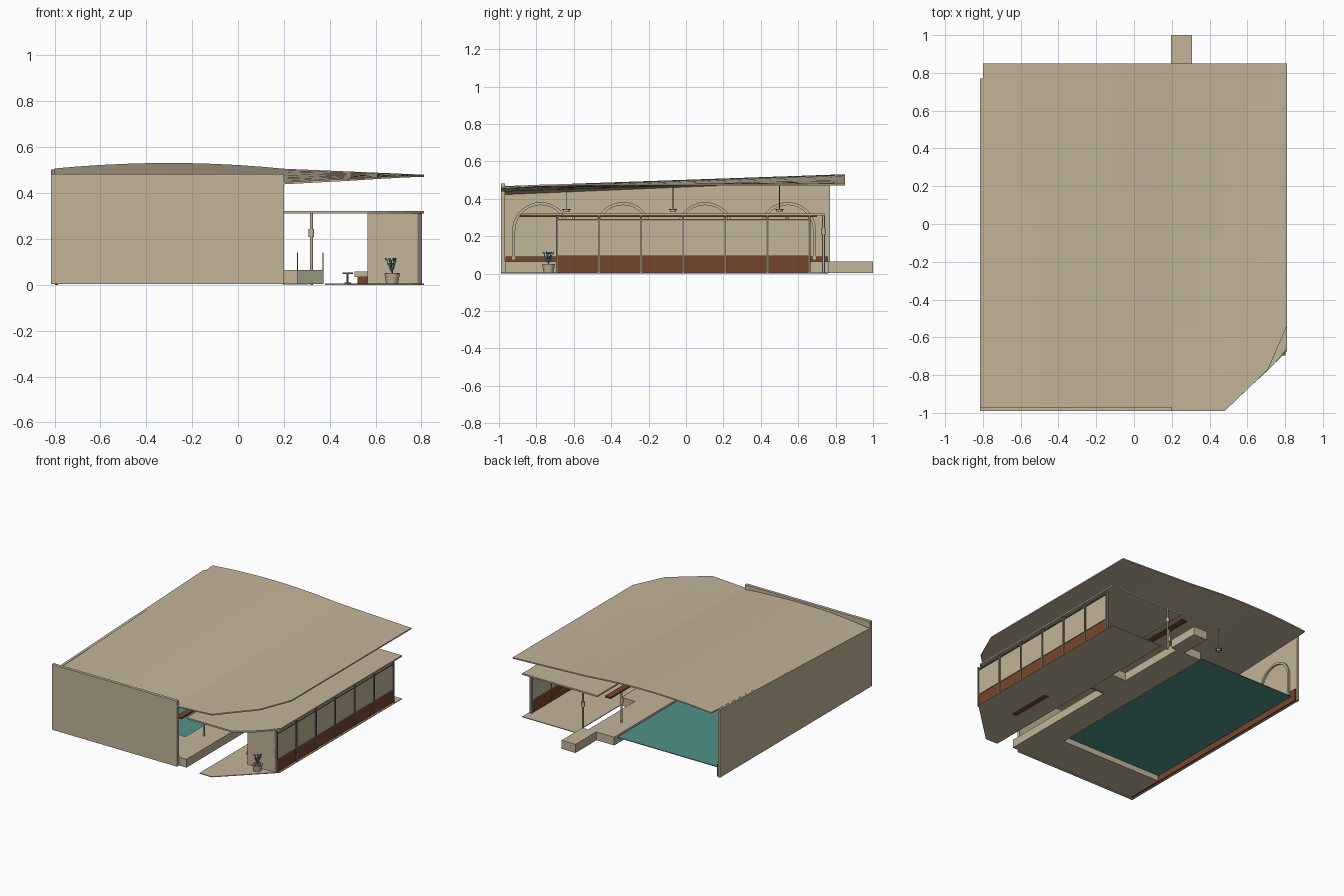
import bpy, bmesh, math

cube = bpy.data.objects.get("Cube")
if cube:
    bpy.data.objects.remove(cube)


def material(name, rgb):
    m = bpy.data.materials.new(name)
    m.use_nodes = True
    m.diffuse_color = (*rgb, 1)
    m.node_tree.nodes["Principled BSDF"].inputs["Base Color"].default_value = (*rgb, 1)
    return m


CREAM = material("cream plaster", (.54, .46, .32))
BROWN = material("brown wood", (.18, .062, .026))
TEAL = material("teal water", (.08, .29, .25))
GREY = material("grey metal", (.19, .18, .14))
GLASS = material("green grey glass", (.30, .30, .21))


def finish(name, bm, mat):
    bmesh.ops.recalc_face_normals(bm, faces=bm.faces)
    me = bpy.data.meshes.new(name)
    bm.to_mesh(me)
    bm.free()
    me.materials.append(mat)
    ob = bpy.data.objects.new(name, me)
    bpy.context.collection.objects.link(ob)
    return ob


def extrude(name, points, vector, mat):
    """Flat polygon pushed along a vector."""
    bm = bmesh.new()
    face = bm.faces.new([bm.verts.new(p) for p in points])
    new = bmesh.ops.extrude_face_region(bm, geom=[face])["geom"]
    bmesh.ops.translate(bm, vec=vector,
                        verts=[v for v in new if isinstance(v, bmesh.types.BMVert)])
    return finish(name, bm, mat)


def slab(name, outline, z0, z1, mat):
    return extrude(name, [(x, y, z0) for x, y in outline], (0, 0, z1 - z0), mat)


def box(name, x0, x1, y0, y1, z0, z1, mat):
    return slab(name, [(x0, y0), (x1, y0), (x1, y1), (x0, y1)], z0, z1, mat)


def lathe(name, x, y, z, r0, r1, height, mat, sides=16):
    bm = bmesh.new()
    bmesh.ops.create_cone(bm, cap_ends=True, segments=sides, radius1=r0, radius2=r1, depth=height)
    ob = finish(name, bm, mat)
    ob.location = (x, y, z + height / 2)
    return ob


# Curved, twisted roof: each end has its own arch, joined by straight lines
FRONT, BACK = -.99, .85


def arch(x, left, top, right, edge):
    if x > .2:
        return right + (edge - right) * (x - .2) / .61
    u = (x + .3) / .5
    side = left if u < 0 else right
    return top + (side - top) * u * u


def roof_z(x, y):
    a = arch(x, .43, .467, .447, .48)
    b = arch(x, .507, .531, .506, .48)
    return a + (b - a) * (y - FRONT) / (BACK - FRONT)


def roof_front(x):
    if x <= .48:
        return FRONT
    if x <= .71:
        return FRONT + .22 * (x - .48) / .23
    return -.77 + .23 * (x - .71) / .1


bm = bmesh.new()
xs = [-.8 + i * .1 for i in range(11)] + [.34, .48, .6, .71, .76, .81]
rows = []
for x in xs:
    f = roof_front(x)
    ys = [f + (BACK - f) * i / 8 for i in range(9)]
    rows.append([bm.verts.new((x, y, roof_z(x, y))) for y in ys])
for a, b in zip(rows, rows[1:]):
    for i in range(8):
        bm.faces.new((a[i], b[i], b[i + 1], a[i + 1]))
roof = finish("roof", bm, CREAM)
if roof.data.polygons[0].normal.z < 0:
    roof.data.flip_normals()
mod = roof.modifiers.new("thickness", "SOLIDIFY")
mod.thickness = .009
mod.offset = -1

# Outer walls
box("front_wall", -.815, .2, -.99, -.968, .003, .482, CREAM)
extrude("side_wall", [(-.815, -.98, .003), (-.815, .77, .003),
                      (-.815, .77, .502), (-.815, -.98, .434)], (.018, 0, 0), CREAM)
box("wall_skirting", -.797, -.785, -.965, .76, 0, .09, BROWN)

# Arched trims along the side wall
for n in range(4):
    cy = -.777 + n * .44
    pts = []
    for r, order in ((.152, 1), (.136, -1)):
        ring = [(cy + r, .075)]
        ring += [(cy + r * math.cos(math.pi * i / 18), .23 + r * math.sin(math.pi * i / 18))
                 for i in range(19)]
        ring += [(cy - r, .075)]
        pts += ring[::order]
    extrude("arch_trim", [(-.797, y, z) for y, z in pts], (.012, 0, 0), CREAM)

# Pool, decks and channel
box("pool_water", -.785, .06, -.69, .72, .045, .05, TEAL)
box("front_deck", -.785, .05, -.968, -.68, .004, .065, CREAM)
box("side_deck", .05, .26, -.968, .76, .004, .065, CREAM)
box("channel", .195, .308, .76, 1.0, .002, .065, CREAM)
box("deck_step", .26, .37, 0, .22, .004, .065, CREAM)
box("deck_screen", .26, .37, -.012, -.004, .004, .065, GLASS)
for x in (.26, .37):
    box("screen_post", x - .002, x + .002, -.012, -.006, .004, .14, GREY)

# Lounge floor and canopy
slab("lounge_floor", [(.38, -.99), (.48, -.99), (.81, -.675), (.81, .74), (.38, .74)],
     0, .005, CREAM)
slab("canopy", [(.2, -.88), (.57, -.88), (.66, -.82), (.73, -.755), (.81, -.66),
                (.81, .74), (.2, .74)], .31, .321, CREAM)
box("timber_beam", .12, .165, -.89, .7, .302, .314, BROWN)

# Window wall
edges = [-.69 + i * .225 for i in range(7)]
box("window_base", .786, .798, edges[0], edges[-1], .004, .095, BROWN)
box("window_upper", .786, .796, edges[0], edges[-1], .095, .29, CREAM)
box("window_sill", .784, .801, edges[0], edges[-1], .093, .098, GREY)
box("window_head", .784, .802, edges[0], edges[-1], .284, .292, GREY)
for y in edges:
    box("mullion", .783, .803, y - .005, y + .005, .004, .31, GREY)
box("lounge_end_wall", .565, .786, -.695, -.68, .004, .31, CREAM)

# Canopy columns with a collar
for x, y, base in ((.32, .735, 0), (.143, .54, .065), (.143, -.6, .065)):
    lathe("column", x, y, base, .007, .007, .31 - base, CREAM)
    lathe("column_collar", x, y, .208, .012, .012, .035, CREAM)

# Hanging lamps
for y in (-.64, -.07, .5):
    top = roof_z(-.33, y) - .005
    lathe("lamp_cord", -.33, y, .345, .002, .002, top - .345, GREY, 6)
    lathe("lamp_shade", -.33, y, .328, .016, .016, .016, CREAM)
    lathe("lamp_rim", -.33, y, .34, .022, .022, .005, GREY)

# Bench and small table
box("bench_base", .52, .565, -.62, -.27, -.0, .035, BROWN)
box("bench_seat", .508, .565, -.63, -.26, .035, .057, CREAM)
lathe("table_top", .478, -.45, .048, .023, .023, .005, GREY)
lathe("table_leg", .478, -.45, .005, .004, .004, .045, GREY, 8)
lathe("table_foot", .478, -.45, .005, .014, .014, .004, GREY)

# Potted plant
PX, PY = .672, -.735
lathe("plant_pot", PX, PY, .005, .026, .034, .045, CREAM, 20)
lathe("pot_soil", PX, PY, .048, .029, .029, .003, BROWN)
for i in range(7):
    a = i * math.tau / 7
    lean = .25 + .2 * (i % 2)
    stem = lathe("plant_stem", PX, PY, .05, .0025, .0015, .06, TEAL, 5)
    stem.rotation_euler = (0, lean, a)
    out = math.sin(lean) * .03
    stem.location = (PX + out * math.cos(a), PY + out * math.sin(a), .08)
    for k in (.7, 1.3, 2):
        bm = bmesh.new()
        bmesh.ops.create_icosphere(bm, subdivisions=1, radius=.007)
        leaf = finish("plant_leaf", bm, TEAL)
        leaf.scale = (.8, .5, 1.3)
        leaf.rotation_euler = (0, lean + .4, a)
        leaf.location = (PX + out * k * math.cos(a + .2 * k), PY + out * k * math.sin(a + .2 * k),
                         .052 + .029 * k)
